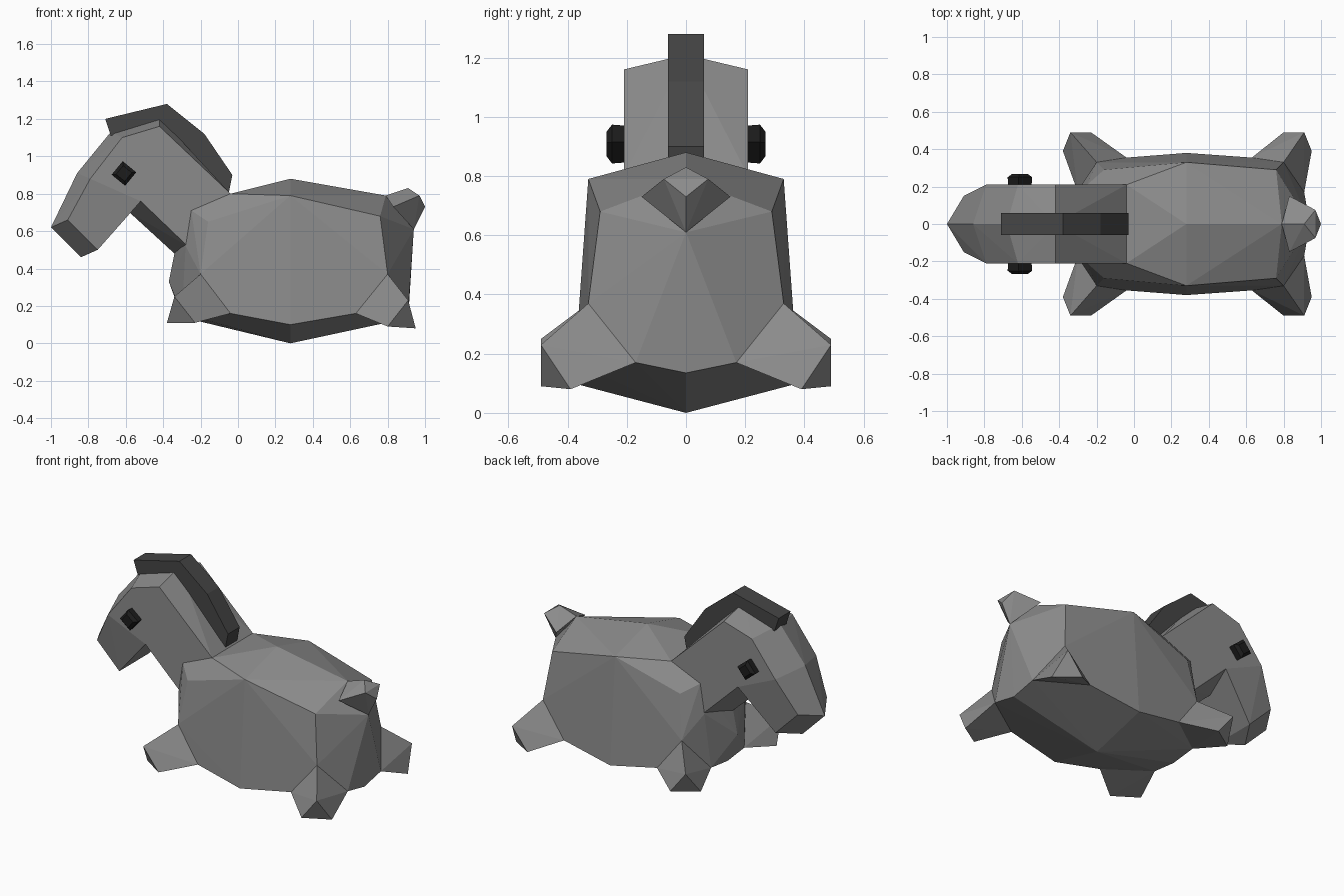
import bpy, bmesh, math

if "Cube" in bpy.data.objects:
    bpy.data.objects.remove(bpy.data.objects["Cube"])


def material(name, v):
    m = bpy.data.materials.new(name)
    m.diffuse_color = (v, v, v, 1)
    m.use_nodes = True
    m.node_tree.nodes["Principled BSDF"].inputs["Base Color"].default_value = m.diffuse_color
    return m


COAT = material("grey coat", 0.26)
MANE = material("dark mane", 0.06)
EYE = material("black eye", 0.012)


def finish(bm, name, mat):
    bmesh.ops.recalc_face_normals(bm, faces=bm.faces)
    me = bpy.data.meshes.new(name)
    bm.to_mesh(me)
    bm.free()
    me.materials.append(mat)
    ob = bpy.data.objects.new(name, me)
    bpy.context.collection.objects.link(ob)
    return ob


def hull(name, pts, mat):
    """Faceted convex solid around the given points."""
    bm = bmesh.new()
    for p in pts:
        bm.verts.new(p)
    bmesh.ops.convex_hull(bm, input=bm.verts[:])
    loose = [v for v in bm.verts if not v.link_faces]
    bmesh.ops.delete(bm, geom=loose, context='VERTS')
    return finish(bm, name, mat)


def flip(pts):
    return [(x, -y, z) for x, y, z in pts]


def both(pts):
    """Half points plus their mirror across y = 0."""
    return pts + flip([p for p in pts if p[1] > 0])


# Leg root triangles, shared with the body corners
REAR_ROOT = [(.80, .33, .37), (.63, .355, .16), (.91, .17, .17)]
FRONT_ROOT = [(-.20, .33, .37), (-.04, .355, .16), (-.30, .17, .16)]

# Barrel body
hull("body", both([
    (.28, 0, .88), (.79, 0, .79), (-.04, 0, .80),           # back ridge
    (.28, .33, .79), (.76, .29, .68), (-.16, .29, .65),     # upper sides
    (-.25, .21, .71), (-.04, .21, .80), (-.28, .21, .52),   # shoulders
    (.28, .38, .10), (.28, 0, 0),                           # belly
    (.94, 0, .61), (.91, 0, .135),                          # rump
    (-.34, 0, .48), (-.37, 0, .33), (-.30, 0, .14),         # chest
] + REAR_ROOT + FRONT_ROOT), COAT)

# Stubby three-sided legs
legs = {
    "rear_leg": REAR_ROOT + [(.91, .49, .23), (.80, .49, .09), (.95, .39, .08)],
    "front_leg": FRONT_ROOT + [(-.34, .49, .25), (-.23, .49, .11), (-.38, .39, .11)],
}
for name, pts in legs.items():
    hull(name + "_back_side", pts, COAT)
    hull(name + "_front_side", flip(pts), COAT)

# Tail stub
hull("tail", both([
    (.79, 0, .79), (.83, .15, .73), (.94, 0, .61),
    (.91, 0, .83), (.97, .075, .79), (1.0, 0, .73)]), COAT)

# Neck and head meet along the line from poll to jaw
JOINT = [(-.42, .21, 1.16), (-.42, 0, 1.21), (-.52, .21, .76), (-.58, 0, .70)]
hull("neck", both(JOINT + [
    (-.04, .21, .80), (-.04, 0, .80), (-.27, .21, .52), (-.34, 0, .48)]), COAT)
hull("head", both(JOINT + [
    (-.62, .21, 1.10), (-.68, 0, 1.13), (-.79, .21, .88), (-.86, 0, .91),
    (-.91, .15, .66), (-1.0, 0, .62), (-.75, .15, .50), (-.84, 0, .46)]), COAT)

# Mane: side profile extruded across the neck
profile = [(-.71, 1.20), (-.38, 1.28), (-.18, 1.12), (-.03, .90), (-.05, .80),
           (-.42, 1.15), (-.68, 1.11)]
bm = bmesh.new()
face = bm.faces.new([bm.verts.new((x, -.06, z)) for x, z in profile])
ext = bmesh.ops.extrude_face_region(bm, geom=[face])
new = [g for g in ext["geom"] if isinstance(g, bmesh.types.BMVert)]
bmesh.ops.translate(bm, verts=new, vec=(0, .12, 0))
finish(bm, "mane", MANE)

# Diamond eyes, chamfered outwards
eye = []
for y, r in ((.20, .062), (.25, .066), (.268, .042)):
    for k in range(4):
        a = k * math.pi / 2 + .1
        eye.append((-.61 + r * math.cos(a), y, .908 + r * math.sin(a)))
hull("eye_back_side", eye, EYE)
hull("eye_front_side", flip(eye), EYE)
